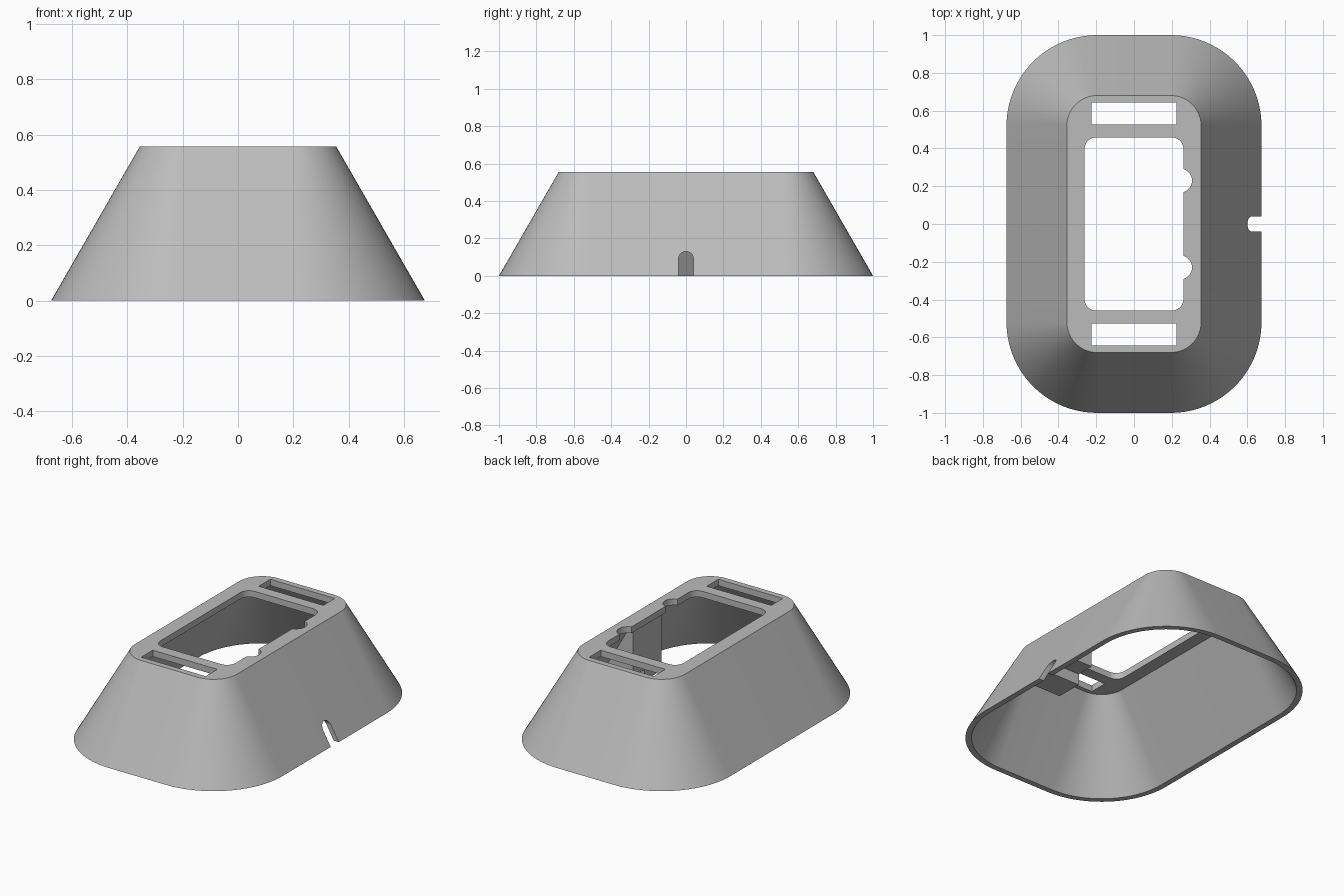
import bpy, bmesh, math
from mathutils import Vector

if "Cube" in bpy.data.objects:
    bpy.data.objects.remove(bpy.data.objects["Cube"], do_unlink=True)

HEIGHT, SLOPE, WALL, PLATE = 0.556, 0.575, 0.035, 0.04
CORNER_X, CORNER_Y, BASE_R = 0.195, 0.52, 0.48

grey = bpy.data.materials.new("plain grey")
grey.use_nodes = True
colour = (0.5, 0.5, 0.5, 1)
grey.diffuse_color = colour
grey.node_tree.nodes["Principled BSDF"].inputs["Base Color"].default_value = colour


def rounded(cx, cy, r, steps=20):
    """Rounded rectangle from its corner centres and corner radius."""
    pts = []
    for q, (sx, sy) in enumerate([(1, 1), (-1, 1), (-1, -1), (1, -1)]):
        for i in range(steps + 1):
            a = math.pi / 2 * (q + i / steps)
            pts.append((sx * cx + r * math.cos(a), sy * cy + r * math.sin(a)))
    return pts


def loft(name, rings):
    """Closed solid joining rings of equal length."""
    bm = bmesh.new()
    loops = [[bm.verts.new(p) for p in ring] for ring in rings]
    n = len(loops[0])
    for a, b in zip(loops, loops[1:]):
        for i in range(n):
            j = (i + 1) % n
            bm.faces.new((a[i], a[j], b[j], b[i]))
    bm.faces.new(loops[0])
    bm.faces.new(loops[-1])
    bmesh.ops.recalc_face_normals(bm, faces=bm.faces)
    mesh = bpy.data.meshes.new(name)
    bm.to_mesh(mesh)
    bm.free()
    mesh.materials.append(grey)
    ob = bpy.data.objects.new(name, mesh)
    bpy.context.collection.objects.link(ob)
    return ob


def prism(name, pts, lo, hi, place):
    """Extrude a 2D profile from lo to hi; place maps (u, v, depth) to 3D."""
    return loft(name, [[Vector(place(u, v, d)) for u, v in pts] for d in (lo, hi)])


def activate(ob):
    bpy.ops.object.select_all(action='DESELECT')
    ob.select_set(True)
    bpy.context.view_layer.objects.active = ob


def cut(ob, cutter):
    mod = ob.modifiers.new("cut", 'BOOLEAN')
    mod.operation, mod.solver, mod.object = 'DIFFERENCE', 'EXACT', cutter
    activate(ob)
    bpy.ops.object.modifier_apply(modifier=mod.name)
    bpy.data.objects.remove(cutter, do_unlink=True)


def body_ring(z, inset=0):
    r = BASE_R - SLOPE * z - inset
    return [(x, y, z) for x, y in rounded(CORNER_X, CORNER_Y, r)]


def upright(u, v, d):
    return (u, v, d)


# Tapered hollow housing, open underneath
housing = loft("housing", [body_ring(0), body_ring(HEIGHT)])
cut(housing, loft("cavity", [body_ring(-0.05, WALL), body_ring(HEIGHT - PLATE, WALL)]))

# Large opening in the top plate
cut(housing, prism("opening", rounded(0.202, 0.398, 0.06, 8), 0.45, 0.65, upright))

# Strap slots at both ends, round notches along the left edge of the opening
for side in (1, -1):
    slot = [(-0.225, 0.528), (0.225, 0.528), (0.225, 0.643), (-0.225, 0.643)]
    cut(housing, prism("slot", [(x, side * y) for x, y in slot], 0.45, 0.65, upright))
    notch = [(0.243 + 0.064 * math.cos(i * math.pi / 16),
              side * 0.23 + 0.064 * math.sin(i * math.pi / 16)) for i in range(32)]
    cut(housing, prism("notch", notch, 0.45, 0.65, upright))

# Arched cable exit low on the left wall
arch = [(-0.04, -0.1), (0.04, -0.1)]
arch += [(0.04 * math.cos(i * math.pi / 16), 0.09 + 0.04 * math.sin(i * math.pi / 16))
         for i in range(17)]
cut(housing, prism("cable_exit", arch, 0.5, 0.8, lambda u, v, d: (d, u, v)))


# Stepped cable retainer inside the left wall
def retainer(name, bottom, y0, y1):
    top = HEIGHT - PLATE / 2
    def wall(z):
        return CORNER_X + BASE_R - SLOPE * z - WALL / 2
    side = [(0.345, bottom), (wall(bottom), bottom), (wall(top), top), (0.345, top)]
    return prism(name, side, y0, y1, lambda u, v, d: (u, d, v))


parts = [housing,
         retainer("cable_retainer_low", 0.10, -0.25, -0.08),
         retainer("cable_retainer_high", 0.17, -0.08, 0.035)]
for part in parts:
    activate(part)
    bpy.ops.object.shade_smooth_by_angle(angle=math.radians(30))
